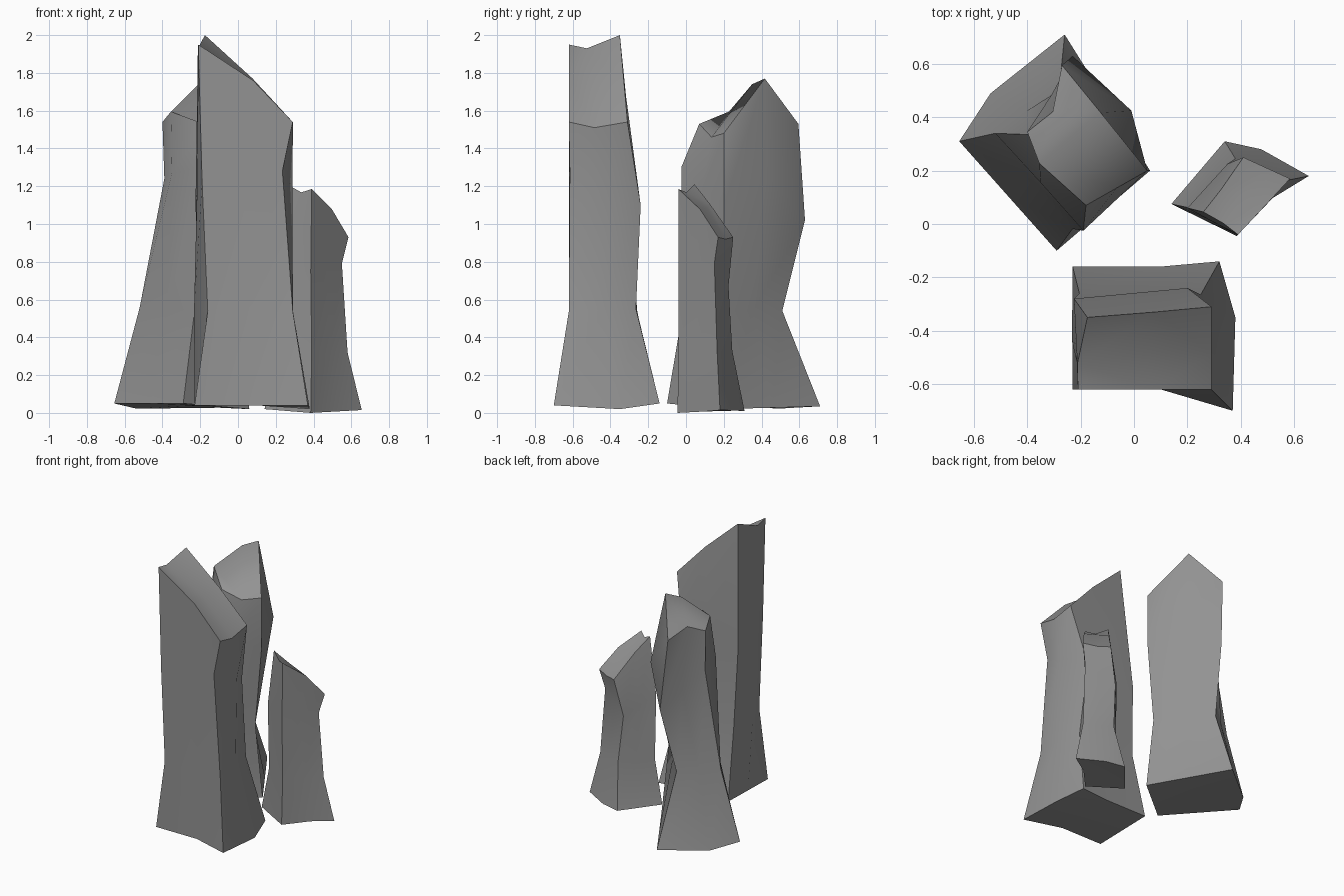
import bpy, bmesh
from mathutils import Vector

if "Cube" in bpy.data.objects:
    bpy.data.objects.remove(bpy.data.objects["Cube"])

# dark grey stone
stone = bpy.data.materials.new("stone_grey")
stone.diffuse_color = (0.29, 0.29, 0.29, 1)
stone.use_nodes = True
stone.node_tree.nodes["Principled BSDF"].inputs["Base Color"].default_value = stone.diffuse_color


def pillar(name, corners, tweaks, peak):
    """Loft a rough four-sided stone from four corner edges (listed base to top).
    Each side gets a mid edge halfway between its corners; tweaks maps
    (level, side) to an offset of that mid point. peak is the roof centre."""
    bm = bmesh.new()
    rings = []
    for level in range(len(corners[0])):
        ring = []
        for side in range(4):
            a = Vector(corners[side][level])
            b = Vector(corners[(side + 1) % 4][level])
            mid = (a + b) / 2 + Vector(tweaks.get((level, side), (0, 0, 0)))
            ring += [bm.verts.new(a), bm.verts.new(mid)]
        rings.append(ring)

    # side walls
    for low, high in zip(rings, rings[1:]):
        for i in range(8):
            j = (i + 1) % 8
            bm.faces.new((low[i], low[j], high[j], high[i]))

    # roof and underside: four quads around a centre point
    def cap(ring, centre):
        c = bm.verts.new(centre)
        for i in range(0, 8, 2):
            bm.faces.new((ring[i - 1], ring[i], ring[i + 1], c))

    cap(rings[-1], peak)
    cap(rings[0], sum((v.co for v in rings[0]), Vector()) / 8)
    bmesh.ops.recalc_face_normals(bm, faces=bm.faces)

    # smooth sides, crisp corner edges and rims
    for face in bm.faces:
        face.smooth = True
    crisp = [(r[i], r[(i + 1) % 8]) for r in (rings[0], rings[-1]) for i in range(8)]
    crisp += [(a[i], b[i]) for a, b in zip(rings, rings[1:]) for i in range(0, 8, 2)]
    for pair in crisp:
        bm.edges.get(pair).smooth = False

    mesh = bpy.data.meshes.new(name)
    bm.to_mesh(mesh)
    bm.free()
    mesh.materials.append(stone)
    bpy.context.collection.objects.link(bpy.data.objects.new(name, mesh))


# tall front stone: front-left, front-right, back-right, back-left edges
pillar("tall_stone", [
    [(-.23, -.62, .04), (-.16, -.62, .54), (-.19, -.62, 1.22), (-.21, -.62, 1.95)],
    [(.37, -.70, .04), (.29, -.62, .54), (.235, -.615, 1.28), (.29, -.62, 1.54)],
    [(.32, -.14, .05), (.25, -.265, .55), (.2, -.24, 1.1), (.29, -.31, 1.54)],
    [(-.23, -.16, .05), (-.205, -.26, .55), (-.225, -.28, 1.1), (-.175, -.35, 2.0)],
], {
    (0, 0): (.03, .04, 0), (0, 1): (.035, .07, -.025), (0, 2): (.05, -.01, 0),
    (1, 1): (.02, 0, 0), (1, 3): (-.05, 0, 0),
    (2, 1): (.072, 0, 0), (2, 3): (-.01, 0, 0),
    (3, 0): (.04, 0, .015), (3, 1): (0, -.02, -.03),
    (3, 2): (.02, 0, 0), (3, 3): (-.02, -.04, -.045),
}, (.06, -.48, 1.75))

# middle stone at back left: west, south, east, north edges, gabled roof
pillar("middle_stone", [
    [(-.655, .31, .05), (-.52, .34, .56), (-.39, .335, 1.24), (-.40, .345, 1.54)],
    [(-.29, -.10, .05), (-.23, -.018, .54), (-.19, -.025, 1.3), (-.18, .07, 1.53)],
    [(.06, .20, .02), (0, .20, .54), (.05, .20, 1.1), (.05, .20, 1.48)],
    [(-.26, .71, .035), (-.28, .51, .54), (-.23, .63, 1.02), (-.27, .595, 1.53)],
], {
    (0, 3): (-.08, -.02, -.02), (2, 2): (.08, .01, .18), (2, 0): (-.06, 0, 0),
    (3, 0): (-.065, .02, .06), (3, 1): (0, 0, -.045),
    (3, 2): (-.015, .02, .265), (3, 3): (.03, -.05, .04),
}, (-.21, .35, 1.74))

# short stone at right: west, south, east, north edges
pillar("short_stone", [
    [(.14, .075, .02), (.21, .06, .33), (.20, .06, .80), (.26, .045, 1.21)],
    [(.385, -.045, 0), (.39, -.04, .33), (.385, -.04, .75), (.39, -.04, 1.185)],
    [(.655, .18, .015), (.58, .165, .32), (.55, .15, .79), (.585, .17, .93)],
    [(.34, .31, .01), (.38, .245, .33), (.35, .225, .67), (.41, .25, .93)],
], {
    (0, 1): (0, .03, 0), (0, 2): (-.02, .035, 0),
    (3, 0): (.01, 0, -.03), (3, 1): (.01, .01, .02),
    (3, 2): (0, 0, -.01), (3, 3): (-.01, -.02, .035),
}, (.41, .11, 1.085))
